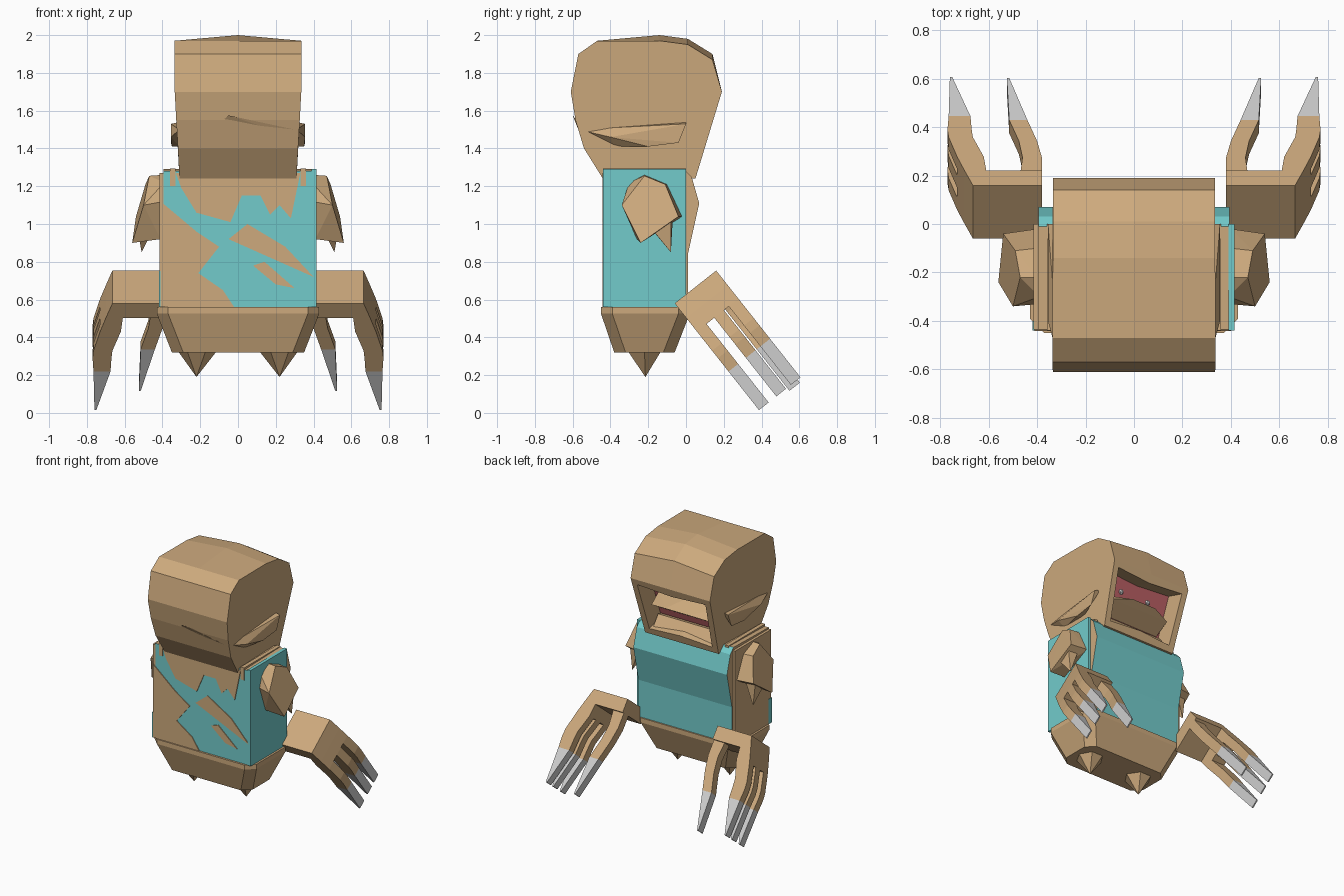
import bpy, bmesh
from mathutils import Vector

if "Cube" in bpy.data.objects:
    bpy.data.objects.remove(bpy.data.objects["Cube"])

def material(name, rgb):
    m = bpy.data.materials.new(name)
    m.diffuse_color = (*rgb, 1)
    m.use_nodes = True
    m.node_tree.nodes["Principled BSDF"].inputs["Base Color"].default_value = m.diffuse_color
    return m

TAN = material("tan", (0.61, 0.40, 0.205))
CYAN = material("turquoise", (0.17, 0.60, 0.60))
RED = material("dull red", (0.50, 0.12, 0.13))
GREY = material("light grey", (0.62, 0.62, 0.62))

def finish(name, bm, mats, rule=None):
    bmesh.ops.recalc_face_normals(bm, faces=bm.faces[:])
    if rule:
        for f in bm.faces:
            f.material_index = rule(f)
    me = bpy.data.meshes.new(name)
    bm.to_mesh(me)
    bm.free()
    for m in mats:
        me.materials.append(m)
    ob = bpy.data.objects.new(name, me)
    bpy.context.collection.objects.link(ob)
    return ob

def loft(name, rings, mats, rule=None):
    """Join rings of points into a capped solid."""
    bm = bmesh.new()
    rs = [[bm.verts.new(p) for p in r] for r in rings]
    n = len(rs[0])
    for a, b in zip(rs, rs[1:]):
        for i in range(n):
            j = (i + 1) % n
            bm.faces.new((a[i], a[j], b[j], b[i]))
    bm.faces.new(rs[0])
    bm.faces.new(rs[-1])
    return finish(name, bm, mats, rule)

def hull(name, pts, mat):
    bm = bmesh.new()
    for p in pts:
        bm.verts.new(p)
    r = bmesh.ops.convex_hull(bm, input=bm.verts[:])
    bmesh.ops.delete(bm, geom=list({v for v in r["geom_interior"] + r["geom_unused"]
                                    if isinstance(v, bmesh.types.BMVert)}), context='VERTS')
    return finish(name, bm, [mat])

def box(name, x, y, z, mat):
    return hull(name, [(a, b, c) for a in x for b in y for c in z], mat)

# Head: side profile (y, z, half width, rise at the middle), open face on +y
prof = [(-.44, 1.24, .31, 0), (-.54, 1.40, .318, 0), (-.585, 1.55, .327, 0), (-.61, 1.70, .335, 0),
        (-.57, 1.90, .337, 0), (-.47, 1.97, .337, 0), (-.14, 1.97, .335, .03), (.01, 1.95, .335, .03),
        (.14, 1.87, .335, .03), (.19, 1.70, .335, 0), (.05, 1.24, .31, 0)]
bm = bmesh.new()
cols = [[bm.verts.new((s * w, y, z + (r if s == 0 else 0))) for y, z, w, r in prof] for s in (-1, 0, 1)]
n = len(prof)
face = []
for a, b in zip(cols, cols[1:]):
    for i in range(n):
        j = (i + 1) % n
        f = bm.faces.new((a[i], a[j], b[j], b[i]))
        if i == n - 2:
            face.append(f)
bm.faces.new(cols[0])
bm.faces.new(cols[2])
bmesh.ops.recalc_face_normals(bm, faces=bm.faces[:])
bmesh.ops.inset_region(bm, faces=face, thickness=.065)
inward = Vector((0, -.957, .29)) * .15
ex = bmesh.ops.extrude_face_region(bm, geom=face)
bmesh.ops.translate(bm, verts=[v for v in ex["geom"] if isinstance(v, bmesh.types.BMVert)], vec=inward)
back = {f for f in ex["geom"] if isinstance(f, bmesh.types.BMFace)}
bmesh.ops.delete(bm, geom=[f for f in face if f.is_valid and f not in back], context='FACES_ONLY')
finish("head", bm, [TAN, RED], lambda f: 1 if f in back else 0)

# Face inside the opening: faceted snout, jaw, eyes
hull("snout", [(x, y, z) for x, y, z in
     [(-.25, -.03, 1.54), (.25, -.03, 1.54), (-.25, .06, 1.47), (.25, .06, 1.47), (0, .0, 1.56),
      (-.1, .11, 1.50), (.1, .11, 1.50), (-.25, -.06, 1.40), (.25, -.06, 1.40)]], TAN)
hull("jaw", [(x, y, z) for x in (-.25, .25) for y, z in
     [(-.1, 1.27), (.04, 1.29), (-.06, 1.36), (-.02, 1.37)]], TAN)
for s in (-1, 1):
    bm = bmesh.new()
    bmesh.ops.create_icosphere(bm, subdivisions=1, radius=.022)
    bmesh.ops.translate(bm, verts=bm.verts[:], vec=(s * .12, .0, 1.60))
    finish("eye", bm, [GREY])

# Torso: tan block, turquoise front and rear
tp = [(-.435, .56), (-.435, 1.28), (-.01, 1.29), (.03, 1.25), (.07, 1.11), (.01, .84), (.01, .56)]
loft("torso", [[(x, y, z) for y, z in tp] for x in (-.395, .395)], [TAN, CYAN],
     lambda f: 1 if f.normal.y > .3 or f.normal.y < -.9 else 0)
box("side_panel", (.39, .415), (-.44, .0), (.56, 1.29), CYAN)
box("left_panel", (-.415, -.39), (-.435, .0), (.56, 1.27), TAN)
box("left_rear_trim", (-.418, -.39), (-.44, -.40), (.56, .75), CYAN)
for s in (-1, 1):
    box("shoulder_strap", sorted((s * .33, s * .36)), (-.44, .0), (1.2, 1.295), TAN)

# Ragged tan cloth on the rear of the torso
def patch(name, pts):
    loft(name, [[(x, y, z) for x, z in pts] for y in (-.435, -.441)], [TAN])

patch("rear_collar", [(-.33, 1.27), (-.30, 1.19), (-.22, 1.06), (-.04, 1.01), (.02, 1.15), (.12, 1.15),
                      (.17, 1.05), (.22, 1.10), (.28, 1.03), (.33, 1.27)])
patch("rear_patch", [(-.41, .56), (-.41, 1.12), (-.22, .96), (-.10, .88), (-.21, .74), (-.08, .65), (-.02, .56)])
patch("rear_streak", [(-.05, .92), (.05, 1.0), (.25, .88), (.40, .72), (.22, .80)])
patch("rear_streak", [(.08, .78), (.14, .80), (.30, .66), (.20, .68)])

# Hips and pointed feet
def ring(x, y0, y1, z):
    c = .06
    return [(-x, y0 + c, z), (-x + c, y0, z), (x - c, y0, z), (x, y0 + c, z),
            (x, y1 - c, z), (x - c, y1, z), (-x + c, y1, z), (-x, y1 - c, z)]

loft("hips", [ring(.35, -.38, -.06, .32), ring(.43, -.45, .02, .525), ring(.43, -.45, .02, .56)], [TAN])
for s in (-1, 1):
    hull("foot", [(s * x, y, .33) for x, y in
         [(.11, -.22), (.17, -.31), (.27, -.31), (.32, -.22), (.27, -.13), (.17, -.13)]]
         + [(s * .22, -.215, .19)], TAN)

    # Folds on the sides of the head
    hull("cheek_fold", [(s * x, y, z) for x, y, z in
         [(.31, -.57, 1.50), (.355, -.40, 1.46), (.31, -.38, 1.41), (.35, -.20, 1.41), (.355, -.04, 1.43),
          (.31, .0, 1.54), (.355, .0, 1.53), (.30, -.2, 1.41), (.345, -.28, 1.46)]], TAN)

    # Cut-off upper arm with pointed scrap below
    hull("upper_arm", [(s * x, y, z) for x, y, z in
         [(.39, -.33, 1.12), (.39, -.30, 1.22), (.40, -.22, 1.26), (.47, -.22, 1.255), (.49, -.11, 1.21),
          (.40, -.10, 1.21), (.54, -.04, 1.04), (.40, -.02, 1.04), (.50, -.34, 1.10), (.56, -.24, .90),
          (.41, -.26, .92)]], TAN)
    hull("arm_scrap", [(s * x, y, z) for x, y, z in
         [(.45, -.18, .97), (.53, -.17, .96), (.45, -.07, 1.03), (.53, -.08, 1.03), (.51, -.08, .85)]], TAN)

    # Hand: local axes are x, length (down and forward) and width
    def at(x, l, w):
        return (s * x, -.06 + .62 * l + .785 * w, .58 - .785 * l + .62 * w)

    def slab(name, stations, w0, w1, mat):
        loft(name, [[at(a, l, w0), at(b, l, w0), at(b, l, w1), at(a, l, w1)] for l, a, b in stations], [mat])

    slab("palm", [(0, .38, .665), (.10, .38, .70)], 0, .28, TAN)
    slab("knuckles", [(.10, .61, .70), (.19, .62, .73)], 0, .28, TAN)
    for w in (0, .117, .215):
        slab("finger", [(.19, .62, .73), (.32, .665, .765), (.37, .67, .77), (.46, .675, .765)],
             w, w + .065, TAN)
        slab("claw", [(.46, .675, .765), (.72, .75, .76)], w, w + .065, GREY)
    slab("thumb", [(.10, .38, .47), (.21, .38, .46), (.32, .40, .475), (.46, .44, .515)], .19, .26, TAN)
    slab("thumb_claw", [(.46, .44, .515), (.74, .515, .525)], .19, .26, GREY)

# Crease at the back of the head
hull("back_crease", [(-.09, -.575, 1.54), (-.05, -.60, 1.575), (.05, -.58, 1.55), (.30, -.57, 1.50),
                     (.30, -.55, 1.46), (.06, -.57, 1.53)], TAN)
